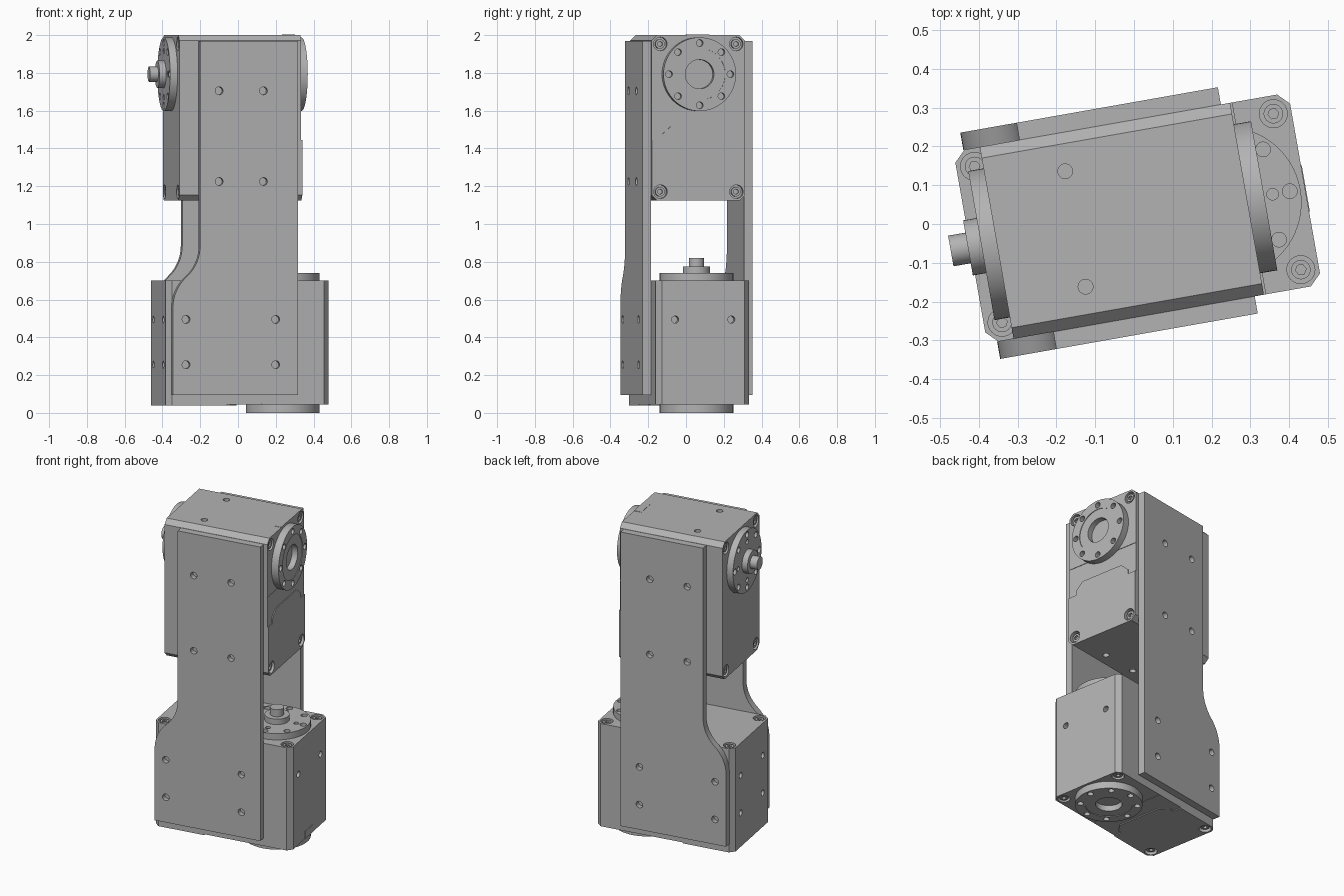
import bpy, bmesh, math
from mathutils import Matrix, Vector

if "Cube" in bpy.data.objects:
    bpy.data.objects.remove(bpy.data.objects["Cube"], do_unlink=True)

grey = bpy.data.materials.new("machined_grey")
grey.use_nodes = True
COLOUR = (0.45, 0.45, 0.45, 1)
grey.diffuse_color = COLOUR
grey.node_tree.nodes["Principled BSDF"].inputs["Base Color"].default_value = COLOUR

# Overall sizes: actuator thickness, width, length, and mid-plane offset
THICK, WIDTH, LENGTH, MID = 0.655, 0.502, 0.876, 0.0135
AXIS = -0.207                      # output axis, measured from the actuator end
TURN = Matrix.Rotation(math.radians(10), 4, 'Z')


def finish(name, bm):
    bmesh.ops.recalc_face_normals(bm, faces=bm.faces)
    mesh = bpy.data.meshes.new(name)
    bm.to_mesh(mesh)
    bm.free()
    mesh.materials.append(grey)
    obj = bpy.data.objects.new(name, mesh)
    bpy.context.collection.objects.link(obj)
    return obj


def rod(bm, start, direction, radius, depth, sides=32):
    """Cylinder from a start point along a direction."""
    d = Vector(direction).normalized()
    place = Matrix.Translation(Vector(start) + d * depth / 2) @ d.to_track_quat('Z', 'Y').to_matrix().to_4x4()
    bmesh.ops.create_cone(bm, cap_ends=True, segments=sides, radius1=radius,
                          radius2=radius, depth=depth, matrix=place)


def box(bm, low, high):
    low, high = Vector(low), Vector(high)
    size = high - low
    bmesh.ops.create_cube(bm, size=1, matrix=Matrix.Translation((low + high) / 2) @ Matrix.Diagonal((*size, 1)))


def prism(bm, points, offset):
    face = bm.faces.new([bm.verts.new(p) for p in points])
    out = bmesh.ops.extrude_face_region(bm, geom=[face])
    bmesh.ops.translate(bm, vec=offset, verts=[v for v in out["geom"] if isinstance(v, bmesh.types.BMVert)])


def cut(obj, bm):
    """Subtract the shapes in bm from obj and bake the result."""
    tool = finish("cutter", bm)
    tool.hide_render = True
    mod = obj.modifiers.new("cut", 'BOOLEAN')
    mod.operation, mod.solver, mod.object = 'DIFFERENCE', 'EXACT', tool
    graph = bpy.context.evaluated_depsgraph_get()
    baked = bpy.data.meshes.new_from_object(obj.evaluated_get(graph))
    obj.modifiers.clear()
    obj.data = baked
    bpy.data.objects.remove(tool, do_unlink=True)


def ring(radius, count=8):
    for i in range(count):
        a = math.tau * i / count
        yield radius * math.sin(a), AXIS + radius * math.cos(a)


corners = [(sy * (WIDTH / 2 - 0.047), z) for sy in (-1, 1) for z in (-0.047, 0.047 - LENGTH)]
faces = [(0, -1), (-THICK, 1)]     # x of each cap and the inward direction

# Actuator housing: chamfered block with screw pockets, mounting holes and a seam
h, c = WIDTH / 2, 0.029
outline = [(-h + c, 0), (h - c, 0), (h, -c), (h, c - LENGTH), (h - c, -LENGTH),
           (c - h, -LENGTH), (-h, c - LENGTH), (-h, -c)]
bm = bmesh.new()
prism(bm, [(0, y, z) for y, z in outline], (-THICK, 0, 0))
housing = finish("housing", bm)
bm = bmesh.new()
for x, d in faces:
    for y, z in corners:
        rod(bm, (x - d * 0.02, y, z), (d, 0, 0), 0.036, 0.045)
for y in (-0.151, 0.151):
    rod(bm, (-0.449, y, 0.02), (0, 0, -1), 0.019, 0.06)
    for x in (-0.449, -0.21):
        rod(bm, (x, y, -LENGTH - 0.02), (0, 0, 1), 0.019, 0.06)
cut(housing, bm)
bm = bmesh.new()
box(bm, (-0.003, -0.3, -0.367), (0.02, 0.3, -0.364))
cut(housing, bm)

# Corner screws with hexagon sockets
bm = bmesh.new()
for x, d in faces:
    for y, z in corners:
        rod(bm, (x + d * 0.005, y, z), (d, 0, 0), 0.025, 0.03)
screws = finish("corner_screws", bm)
bm = bmesh.new()
for x, d in faces:
    for y, z in corners:
        rod(bm, (x - d * 0.01, y, z), (d, 0, 0), 0.014, 0.03, 6)
cut(screws, bm)

# Stepped cover plate on the output side
step, low, high = 0.145, -0.555, -0.48
bm = bmesh.new()
half = [(step, high), (step + 0.05, high - 0.045), (step + 0.05, low), (h, low),
        (h, c - LENGTH), (h - c, -LENGTH)]
prism(bm, [(0, y, z) for y, z in half + [(-y, z) for y, z in reversed(half)]], (0.006, 0, 0))
cover = finish("cover_plate", bm)
bm = bmesh.new()
for y, z in corners:
    rod(bm, (-0.02, y, z), (1, 0, 0), 0.036, 0.05)
cut(cover, bm)

# Small plug cover on the end face
bm = bmesh.new()
box(bm, (-0.048, -0.06, -0.01), (0, 0.06, 0.002))
plug = finish("plug_cover", bm)

# Output flange with bolt circle, recessed face and hub bore
bm = bmesh.new()
rod(bm, (-0.01, 0, AXIS), (1, 0, 0), 0.195, 0.055, 64)
flange = finish("output_flange", bm)
bm = bmesh.new()
rod(bm, (0.005, 0, AXIS), (1, 0, 0), 0.077, 0.06, 48)
for y, z in ring(0.165):
    rod(bm, (0.015, y, z), (1, 0, 0), 0.018, 0.05, 20)
cut(flange, bm)
bm = bmesh.new()
rod(bm, (0.041, 0, AXIS), (1, 0, 0), 0.137, 0.02, 64)
cut(flange, bm)

# Rear flange with bolt circle, and its stepped shaft
bm = bmesh.new()
rod(bm, (0.01 - THICK, 0, AXIS), (-1, 0, 0), 0.195, 0.05, 64)
rear = finish("rear_flange", bm)
bm = bmesh.new()
for y, z in ring(0.167):
    rod(bm, (-THICK - 0.015, y, z), (-1, 0, 0), 0.019, 0.05, 20)
for y, z in ring(0.122, 4):
    rod(bm, (-THICK - 0.025, y, z), (-1, 0, 0), 0.015, 0.05, 20)
cut(rear, bm)
bm = bmesh.new()
rod(bm, (-THICK - 0.03, 0, AXIS), (-1, 0, 0), 0.072, 0.045, 40)
rod(bm, (-THICK - 0.07, 0, AXIS), (-1, 0, 0), 0.04, 0.05, 32)
shaft = finish("rear_shaft", bm)

# Two actuators: the upper one upright, the lower one lying on its output side
upper = TURN @ Matrix.Translation((0.298, MID, 2.0))
lower = TURN @ Matrix.Translation((0.45, MID, 0.045)) @ Matrix.Rotation(math.pi / 2, 4, 'Y')
made = []
for part in (housing, screws, cover, plug, flange, rear, shaft):
    twin = part.copy()
    bpy.context.collection.objects.link(twin)
    twin.name, part.name = "lower_" + part.name, "upper_" + part.name
    part.matrix_world, twin.matrix_world = upper, lower
    made += [part, twin]

# Side plates: narrow at the top, widening through an S-bend at the bottom
top, base, right, narrow, wide = 1.97, 0.095, 0.274, -0.253, -0.40
bend, bend_top, n = math.radians(48), 0.885, 8
radius = (narrow - wide) / (2 * (1 - math.cos(bend)))
bend_low = bend_top - 2 * radius * math.sin(bend)
arc = [(radius * (1 - math.cos(bend * i / n)), radius * math.sin(bend * i / n)) for i in range(n + 1)]
profile = [(right, base), (right, top), (narrow, top)]
profile += [(narrow - dx, bend_top - dz) for dx, dz in arc]
profile += [(wide + dx, bend_low + dz) for dx, dz in reversed(arc[:-1])]
profile.append((wide, base))
holes = [(x, z) for x in (-0.151, 0.087) for z in (1.705, 1.225)]
holes += [(x, z) for x in (-0.329, 0.153) for z in (0.495, 0.255)]
for name, side in (("front_plate", -1), ("back_plate", 1)):
    y = MID + side * WIDTH / 2
    bm = bmesh.new()
    prism(bm, [(x, y, z) for x, z in profile], (0, side * 0.045, 0))
    plate = finish(name, bm)
    bm = bmesh.new()
    for x, z in holes:
        rod(bm, (x, y + side * 0.012, z), (0, side, 0), 0.021, 0.06, 24)
    cut(plate, bm)
    plate.matrix_world = TURN
    made.append(plate)

# Smooth the round walls, keep the machined edges crisp
bpy.ops.object.select_all(action='DESELECT')
for obj in made:
    obj.select_set(True)
bpy.context.view_layer.objects.active = made[0]
bpy.ops.object.shade_smooth_by_angle(angle=math.radians(30))
